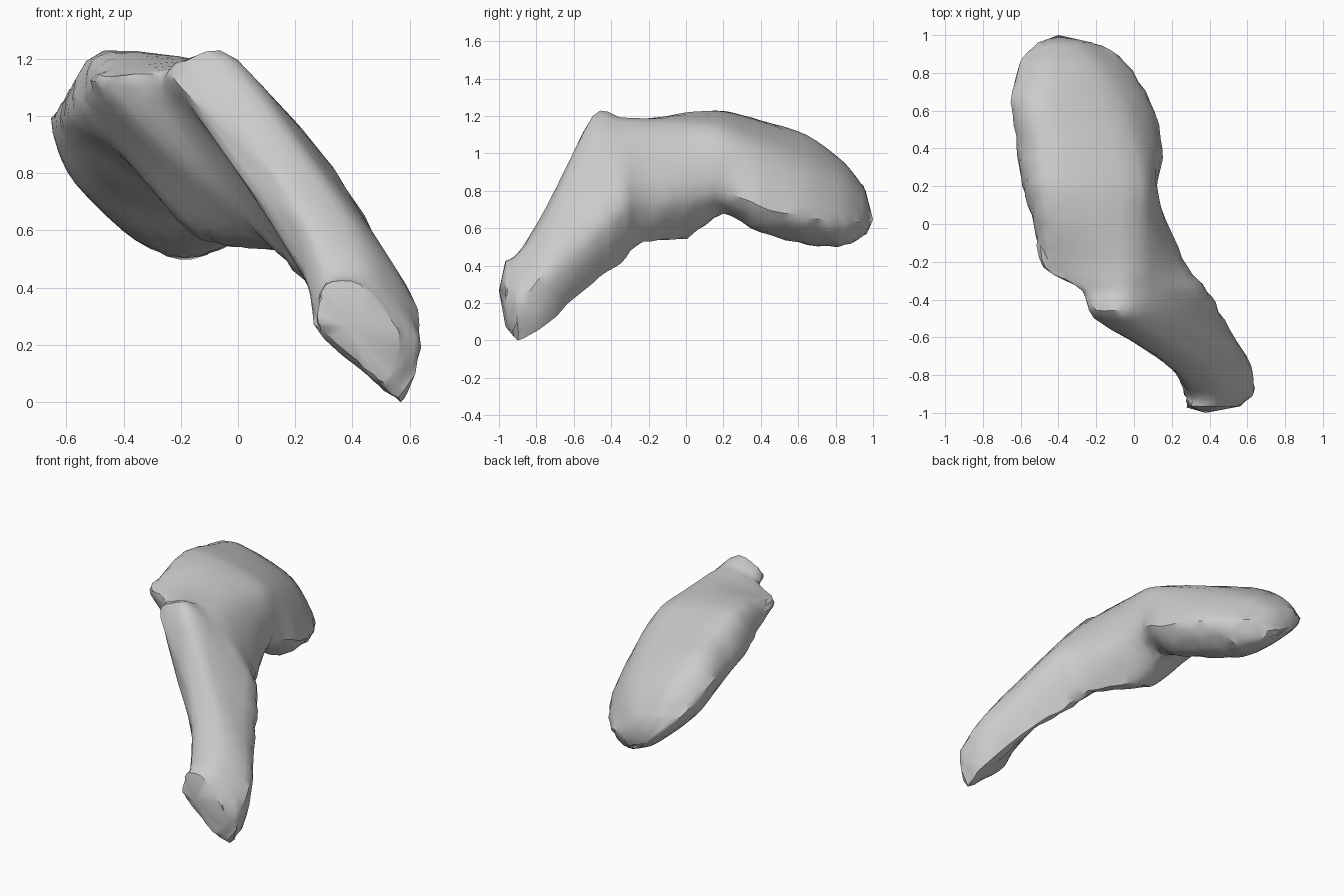
import bpy
import bmesh
import random
from mathutils import Vector

default_cube = bpy.data.objects.get("Cube")
if default_cube:
    bpy.data.objects.remove(default_cube, do_unlink=True)

random.seed(4)

# Cross-sections from front to back. Each holds its depth, then:
# left rim, crown, ridge, right rim, keel, underside, lower flank.
STEM = [
    (-.9, (.27, .28), (.3, .45), (.46, .45), (.63, .23), (.57, .01), (.45, .1), (.34, .19)),
    (-.75, (.2, .52), (.2, .71), (.4, .63), (.61, .36), (.57, .09), (.41, .2), (.28, .35)),
    (-.5, (-.2, 1.09), (-.15, 1.17), (.02, 1.17), (.46, .61), (.39, .31), (.22, .49), (0, .82)),
    (-.35, (-.27, 1.1), (-.22, 1.17), (.01, 1.17), (.38, .74), (.27, .42), (.11, .58), (-.1, .85)),
    (-.23, (-.47, 1.1), (-.4, 1.16), (.01, 1.17), (.28, .77), (.17, .53), (-.02, .64), (-.25, .86)),
]
DOME = [
    (0, (-.53, 1.07), (-.43, 1.22), (.02, 1.15), (.18, .78), (.01, .56), (-.17, .6), (-.36, .83)),
    (.2, (-.59, 1.01), (-.47, 1.23), (.04, 1.12), (.12, .8), (-.04, .68), (-.22, .75), (-.43, .87)),
    (.4, (-.62, 1), (-.47, 1.18), (0, 1.05), (.15, .72), (-.02, .58), (-.24, .67), (-.49, .81)),
    (.65, (-.65, .99), (-.48, 1.1), (-.08, .95), (.09, .66), (-.12, .52), (-.33, .57), (-.57, .78)),
    (.85, (-.6, .86), (-.47, .95), (-.2, .86), (-.04, .63), (-.17, .51), (-.36, .57), (-.55, .75)),
]
FRONT_TIP = Vector((.38, -1, .27))
BACK_TIP = Vector((-.4, 1, .65))
STEPS = 4
TENSION = 0.4


def spline(before, start, end, after, t):
    """Cardinal spline between start and end."""
    leave, arrive = (end - before) * TENSION, (after - start) * TENSION
    bend = 3 * t * t - 2 * t * t * t
    return (start.lerp(end, bend)
            + leave * (t * (1 - t) * (1 - t))
            - arrive * (t * t * (1 - t)))


def rounded_end(ring, tip, depth, scale):
    """Shrunken copy of an end section, drawn halfway toward the tip."""
    middle = sum(ring, Vector()) / len(ring)
    target = middle.lerp(tip, .5)
    shrunk = [target + (point - middle) * scale for point in ring]
    return [Vector((point.x, depth, point.z)) for point in shrunk]


def smooth_ring(ring):
    count = len(ring)
    return [spline(ring[i - 1], ring[i], ring[(i + 1) % count],
                   ring[(i + 2) % count], step / STEPS)
            for i in range(count) for step in range(STEPS)]


def smooth_length(rings):
    """Add in-between rings along the body."""
    result = []
    last = len(rings) - 1
    for i in range(last):
        around = [rings[max(i - 1, 0)], rings[i], rings[i + 1], rings[min(i + 2, last)]]
        for step in range(STEPS):
            result.append([spline(*points, step / STEPS) for points in zip(*around)])
    result.append(rings[last])
    return result


# Body rings with tapered ends
controls = [[Vector((x, depth, z)) for x, z in points] for depth, *points in STEM + DOME]
front_end = rounded_end(controls[0], FRONT_TIP, -.965, .76)
back_end = rounded_end(controls[-1], BACK_TIP, .96, .53)
controls = [front_end] + controls + [back_end]
rings = smooth_length([smooth_ring(ring) for ring in controls])

# Skin the rings, with slightly uneven rims and keel
bm = bmesh.new()
loops = []
for ring in rings:
    loop = []
    for index, point in enumerate(ring):
        corner = index // STEPS
        wobble = .007 if corner in (0, 3, 4) else .001
        jitter = Vector([random.uniform(-wobble, wobble) for axis in range(3)])
        loop.append(bm.verts.new(point + jitter))
    loops.append(loop)

for near, far in zip(loops, loops[1:]):
    for i in range(len(near)):
        bm.faces.new((near[i - 1], near[i], far[i], far[i - 1]))

# Closed tips
for loop, place in ((loops[0], FRONT_TIP), (loops[-1], BACK_TIP)):
    tip = bm.verts.new(place)
    for i in range(len(loop)):
        bm.faces.new((loop[i - 1], loop[i], tip))

# Rest on the ground
lowest = min(vert.co.z for vert in bm.verts)
bmesh.ops.translate(bm, verts=bm.verts, vec=(0, 0, -lowest))
bmesh.ops.triangulate(bm, faces=bm.faces)
bmesh.ops.recalc_face_normals(bm, faces=bm.faces)

mesh = bpy.data.meshes.new("curved_body")
bm.to_mesh(mesh)
bm.free()
body = bpy.data.objects.new("curved_body", mesh)
bpy.context.collection.objects.link(body)

# Plain grey surface
grey = bpy.data.materials.new("light_grey")
grey.use_nodes = True
colour = (.6, .6, .6, 1)
grey.diffuse_color = colour
for node in grey.node_tree.nodes:
    if node.type == "BSDF_PRINCIPLED":
        node.inputs["Base Color"].default_value = colour
mesh.materials.append(grey)

bpy.ops.object.select_all(action="DESELECT")
body.select_set(True)
bpy.context.view_layer.objects.active = body
bpy.ops.object.shade_smooth_by_angle(angle=.6)
